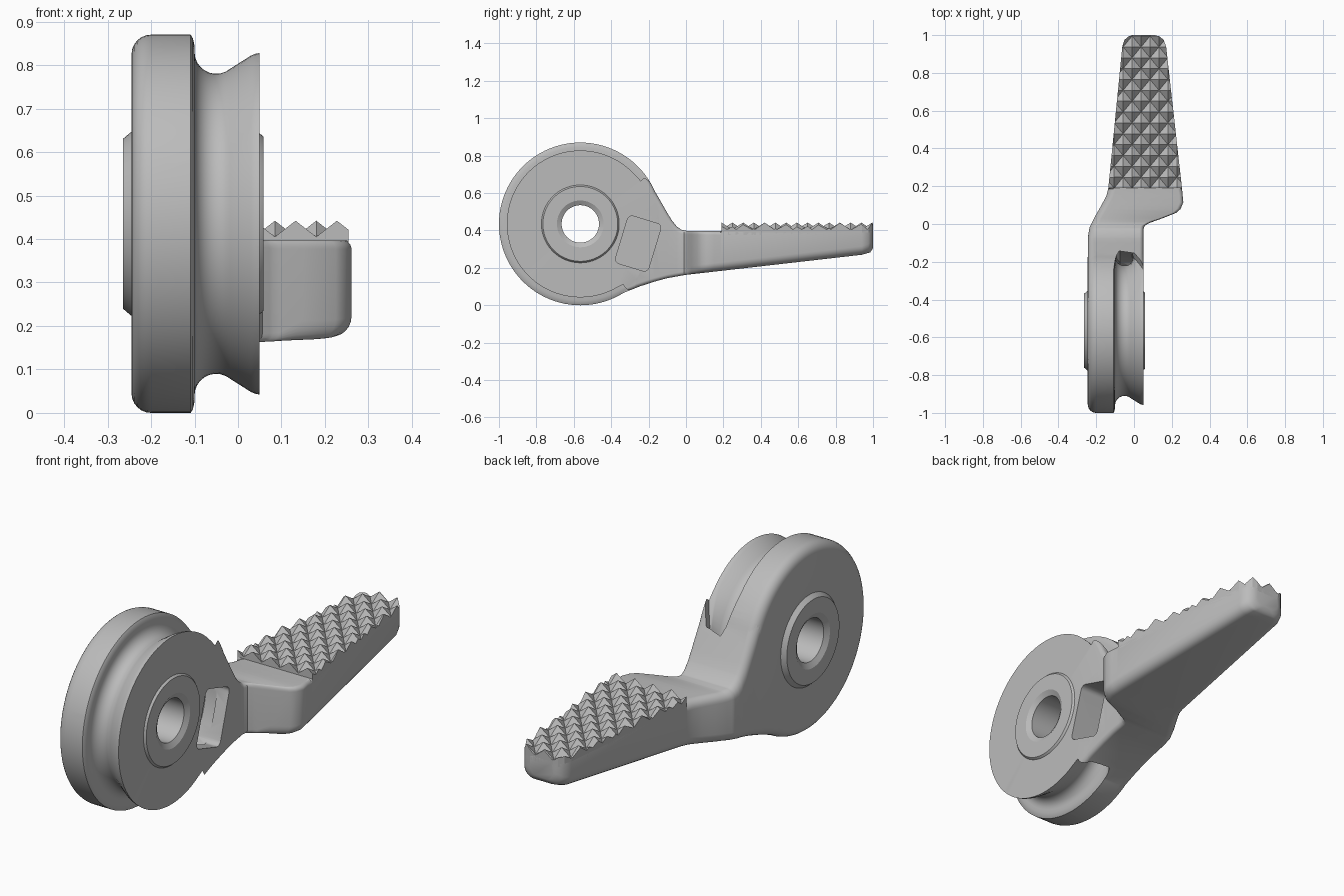
import bpy, bmesh, math

cube = bpy.data.objects.get("Cube")
if cube:
    bpy.data.objects.remove(cube, do_unlink=True)

# One plain grey for the whole lever
grey = bpy.data.materials.new("plain_grey")
grey.use_nodes = True
grey.diffuse_color = (0.5, 0.5, 0.5, 1)
grey.node_tree.nodes["Principled BSDF"].inputs["Base Color"].default_value = grey.diffuse_color

AXLE_Y, AXLE_Z, DISC_R = -0.565, 0.435, 0.435


def finish(bm, name):
    bmesh.ops.recalc_face_normals(bm, faces=bm.faces)
    if bm.calc_volume(signed=True) < 0:
        bmesh.ops.reverse_faces(bm, faces=bm.faces)
    mesh = bpy.data.meshes.new(name)
    bm.to_mesh(mesh)
    bm.free()
    mesh.materials.append(grey)
    obj = bpy.data.objects.new(name, mesh)
    bpy.context.collection.objects.link(obj)
    return obj


def activate(obj):
    bpy.ops.object.select_all(action='DESELECT')
    obj.select_set(True)
    bpy.context.view_layer.objects.active = obj


def combine(obj, other, operation):
    """Apply a boolean and discard the helper object."""
    activate(obj)
    mod = obj.modifiers.new(operation, 'BOOLEAN')
    mod.operation, mod.solver, mod.object = operation, 'EXACT', other
    bpy.ops.object.modifier_apply(modifier=mod.name)
    bpy.data.objects.remove(other, do_unlink=True)


def skin(rings, name, closed):
    """Bridge equal rings of points; cap the ends or join them up."""
    bm = bmesh.new()
    loops = [[bm.verts.new(p) for p in ring] for ring in rings]
    pairs = list(zip(loops, loops[1:]))
    if closed:
        pairs.append((loops[-1], loops[0]))
    else:
        bm.faces.new(loops[0])
        bm.faces.new(loops[-1])
    for a, b in pairs:
        for i in range(len(a)):
            k = i - 1
            bm.faces.new((a[k], a[i], b[i], b[k]))
    return finish(bm, name)


def lathe(outline_at, name, steps=96):
    """Turn an (x, radius) outline, given per angle, around the axle."""
    rings = []
    for s in range(steps):
        deg = 360 * s / steps
        c, n = math.cos(math.radians(deg)), math.sin(math.radians(deg))
        rings.append([(x, AXLE_Y + r * c, AXLE_Z + r * n) for x, r in outline_at(deg)])
    return skin(rings, name, True)


def arc(cx, cr, rad, a0, a1, n=6):
    angles = [math.radians(a0 + (a1 - a0) * i / n) for i in range(n + 1)]
    return [(cx + rad * math.cos(a), cr + rad * math.sin(a)) for a in angles]


def lerp(table, y):
    if y <= table[0][0]:
        return table[0][1]
    for (y0, v0), (y1, v1) in zip(table, table[1:]):
        if y <= y1:
            return v0 + (v1 - v0) * (y - y0) / (y1 - y0)
    return table[-1][1]


# Arm outline: plan edges and underside / upper line along y
LEFT = [(-.38, -.244), (-.07, -.244), (-.02, -.236), (.03, -.212), (.1, -.172),
        (.15, -.146), (.19, -.136), (.94, -.062), (.975, -.05), (.993, -.03), (1, -.01)]
RIGHT = [(-.38, .049), (-.03, .049), (-.01, .056), (.005, .08), (.03, .15), (.06, .225), (.08, .247),
         (.115, .261), (.19, .254), (.94, .17), (.975, .157), (.993, .135), (1, .11)]
BOTTOM = [(-.38, .06), (-.34, .064), (-.25, .1), (-.17, .126), (-.1, .145), (0, .163),
          (.1, .174), (.94, .27), (.985, .283), (1, .305)]
TOP = [(-.38, .81), (-.35, .795), (-.25, .725), (-.19, .65), (-.14, .564), (-.1, .494),
       (-.075, .453), (-.05, .422), (-.025, .404), (.01, .397), (1, .395)]


def arm_section(y):
    l, r, b, t = (lerp(tab, y) for tab in (LEFT, RIGHT, BOTTOM, TOP))

    def stretch(tab):
        return math.hypot(1, (lerp(tab, y + .01) - lerp(tab, y - .01)) / .02)
    pad = y >= .19
    corners = [(r, t, -1, -1, .006 if pad else .02, 0), (l, t, 1, -1, .006 if pad else .04, 90),
               (l, b, 1, 1, .045, 180), (r, b, -1, 1, .045 if y > .02 else .02, 270)]
    ring = []
    for x, z, sx, sz, rad, a0 in corners:
        rx = min(rad, (r - l) * .45)
        rz = min(rad * (stretch(TOP) if sz < 0 else stretch(BOTTOM)), (t - b) * .45)
        for i in range(7):
            a = math.radians(a0 + 15 * i)
            ring.append((x + sx * rx + rx * math.cos(a), y, z + sz * rz + rz * math.sin(a)))
    return ring


stations = sorted({y for tab in (LEFT, RIGHT, BOTTOM, TOP) for y, _ in tab} | {.185})
arm = skin([arm_section(y) for y in stations], "arm", False)

# Pulley disc with a wide rounding on the outer face
rim_outline = ([(-.245, .15)] + arc(-.2, DISC_R - .045, .045, 180, 90)
               + arc(.03, DISC_R - .02, .02, 90, 0, 4) + [(.05, .15)])
disc = lathe(lambda deg: rim_outline, "lever_body")
combine(disc, arm, 'UNION')

# Cable groove: flared around the rim, narrowing to a round tunnel inside the arm
TUBE_X, TUBE_R, TUBE = -.05, .395, .05
flare = arc(TUBE_X, TUBE_R, TUBE, 180, 310, 9) + [
    (.03, .387), (.04, .391), (.075, .397), (.075, .5), (-.11, .5), (-.11, .437), (-.104, .427), (-.1, .41)]
OPENING = [(15, 0), (25, .3), (45, 1), (302, 1), (312, 0)]


def groove_outline(deg):
    k, ring = lerp(OPENING, deg), []
    for x, r in flare:
        dx, dr = x - TUBE_X, r - TUBE_R
        reach = math.hypot(dx, dr)
        f = (TUBE + (reach - TUBE) * k) / reach
        ring.append((TUBE_X + dx * f, TUBE_R + dr * f))
    return ring


combine(disc, lathe(groove_outline, "cable_groove"), 'DIFFERENCE')


def slot_cutter(name, cy, cz, wide, tall, x0, x1, rad=.025, tilt=-17):
    """Round-cornered block, tilted in the side plane."""
    pts = []
    for sy, sz, a0 in ((1, 1, 0), (-1, 1, 90), (-1, -1, 180), (1, -1, 270)):
        pts += arc(sy * (wide / 2 - rad), sz * (tall / 2 - rad), rad, a0, a0 + 90, 5)
    c, s = math.cos(math.radians(tilt)), math.sin(math.radians(tilt))
    return skin([[(x, cy + u * c - v * s, cz + u * s + v * c) for u, v in pts]
                 for x in (x0, x1)], name, False)


# Cable-end pocket and the gap leading into it
combine(disc, slot_cutter("pocket", -.256, .33, .185, .265, -.103, .09), 'DIFFERENCE')
combine(disc, slot_cutter("pocket_gap", -.312, .125, .09, .24, -.098, .09), 'DIFFERENCE')

# Bushing with chamfered bore
bush_outline = [(-.25, .1), (-.265, .125), (-.265, .195), (-.245, .212), (-.2, .212), (.04, .212),
                (.05, .208), (.059, .2), (.059, .125), (.045, .1)]
bushing = lathe(lambda deg: bush_outline, "bushing")

# Grip pad: staggered pyramids trimmed to the arm outline
HALF_X, HALF_Y, BASE, PEAK = .0475, .0575, .405, .442
bm = bmesh.new()
for i in range(-6, 8):
    for j in range(-3, 18):
        if (i + j) % 2:
            continue
        cx, cy = .0375 + i * HALF_X, .19 + j * HALF_Y
        rim = [bm.verts.new((cx + dx * HALF_X, cy + dy * HALF_Y, BASE))
               for dx, dy in ((1, 0), (0, 1), (-1, 0), (0, -1))]
        tip = bm.verts.new((cx, cy, PEAK))
        for k in range(4):
            bm.faces.new((rim[k - 1], rim[k], tip))
bmesh.ops.remove_doubles(bm, verts=bm.verts, dist=.001)
lower = bmesh.ops.extrude_face_region(bm, geom=bm.faces[:], use_keep_orig=True)
for v in lower["geom"]:
    if isinstance(v, bmesh.types.BMVert):
        v.co.z = BASE - .03
grip = finish(bm, "grip_pad")
edge_y = [y for y in stations if y >= .19]
outline = [(lerp(LEFT, y), y) for y in edge_y] + [(lerp(RIGHT, y), y) for y in reversed(edge_y)]
trim = skin([[(x, y, z) for x, y in outline] for z in (.3, .5)], "pad_trim", False)
combine(grip, trim, 'INTERSECT')

for obj, angle in ((disc, 38), (bushing, 25), (grip, 10)):
    activate(obj)
    bpy.ops.object.shade_smooth_by_angle(angle=math.radians(angle))
